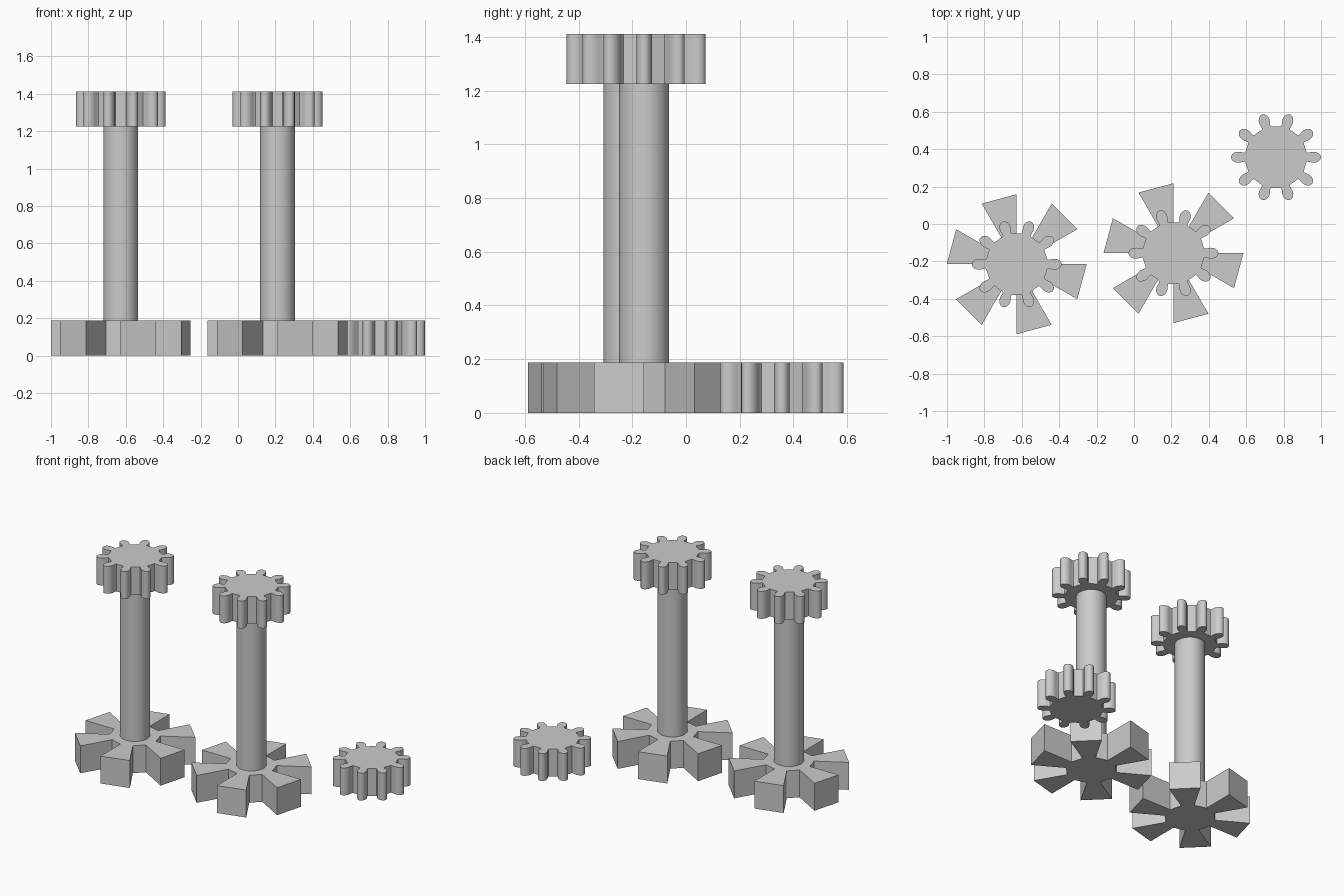
import bpy
import bmesh
from math import cos, sin, radians

cube = bpy.data.objects.get("Cube")
if cube:
    bpy.data.objects.remove(cube, do_unlink=True)

grey = bpy.data.materials.new("plain grey")
grey.use_nodes = True
grey.diffuse_color = (0.6, 0.6, 0.6, 1)
grey.node_tree.nodes["Principled BSDF"].inputs["Base Color"].default_value = (0.6, 0.6, 0.6, 1)

THICK = 0.187      # thickness of every wheel
TOP = 1.411        # overall height


def prism(name, outline, centre, z0, z1, smooth=False):
    """Extrude a polar outline (radius, degrees) from z0 to z1."""
    bm = bmesh.new()
    base = bm.faces.new([bm.verts.new((r * cos(radians(a)), r * sin(radians(a)), 0))
                         for r, a in outline])
    top = bmesh.ops.extrude_face_region(bm, geom=[base])["geom"]
    bmesh.ops.translate(bm, vec=(0, 0, z1 - z0),
                        verts=[v for v in top if isinstance(v, bmesh.types.BMVert)])
    bmesh.ops.recalc_face_normals(bm, faces=bm.faces)
    mesh = bpy.data.meshes.new(name)
    bm.to_mesh(mesh)
    bm.free()
    mesh.materials.append(grey)
    obj = bpy.data.objects.new(name, mesh)
    obj.location = (*centre, z0)
    bpy.context.collection.objects.link(obj)
    if smooth:
        bpy.ops.object.select_all(action="DESELECT")
        obj.select_set(True)
        bpy.context.view_layer.objects.active = obj
        bpy.ops.object.shade_smooth_by_angle(angle=radians(32))
    return obj


# Gear outline: ten rounded teeth with slightly necked roots
FLANK = [(0.166, 8.5), (0.172, 7.9), (0.184, 8.1), (0.2, 8.4),
         (0.215, 7.5), (0.227, 5.8), (0.235, 3.8), (0.239, 1.8)]
TOOTH = [(r, -a) for r, a in FLANK] + [(0.24, 0)] + FLANK[::-1]
GEAR = [(r, a + 36 * i) for i in range(10) for r, a in TOOTH]

# Star wheel outline: six wedge arms with radial sides
STAR = [p for i in range(6) for p in (
    (0.157, 60 * i - 30), (0.374, 60 * i - 30), (0.374, 60 * i), (0.157, 60 * i))]

ROD = [(0.093, 360 * i / 48) for i in range(48)]

# Two upright spindles, each with a star wheel below and a gear on top
for side, centre in (("right", (-0.627, -0.215)), ("left", (0.211, -0.156))):
    prism(f"{side}_star_wheel", STAR, centre, 0, THICK)
    prism(f"{side}_rod", ROD, centre, THICK, TOP - THICK, True)
    prism(f"{side}_top_gear", GEAR, centre, TOP - THICK, TOP, True)

# Separate gear lying on the ground
prism("loose_gear", GEAR, (0.759, 0.357), 0, THICK, True)
